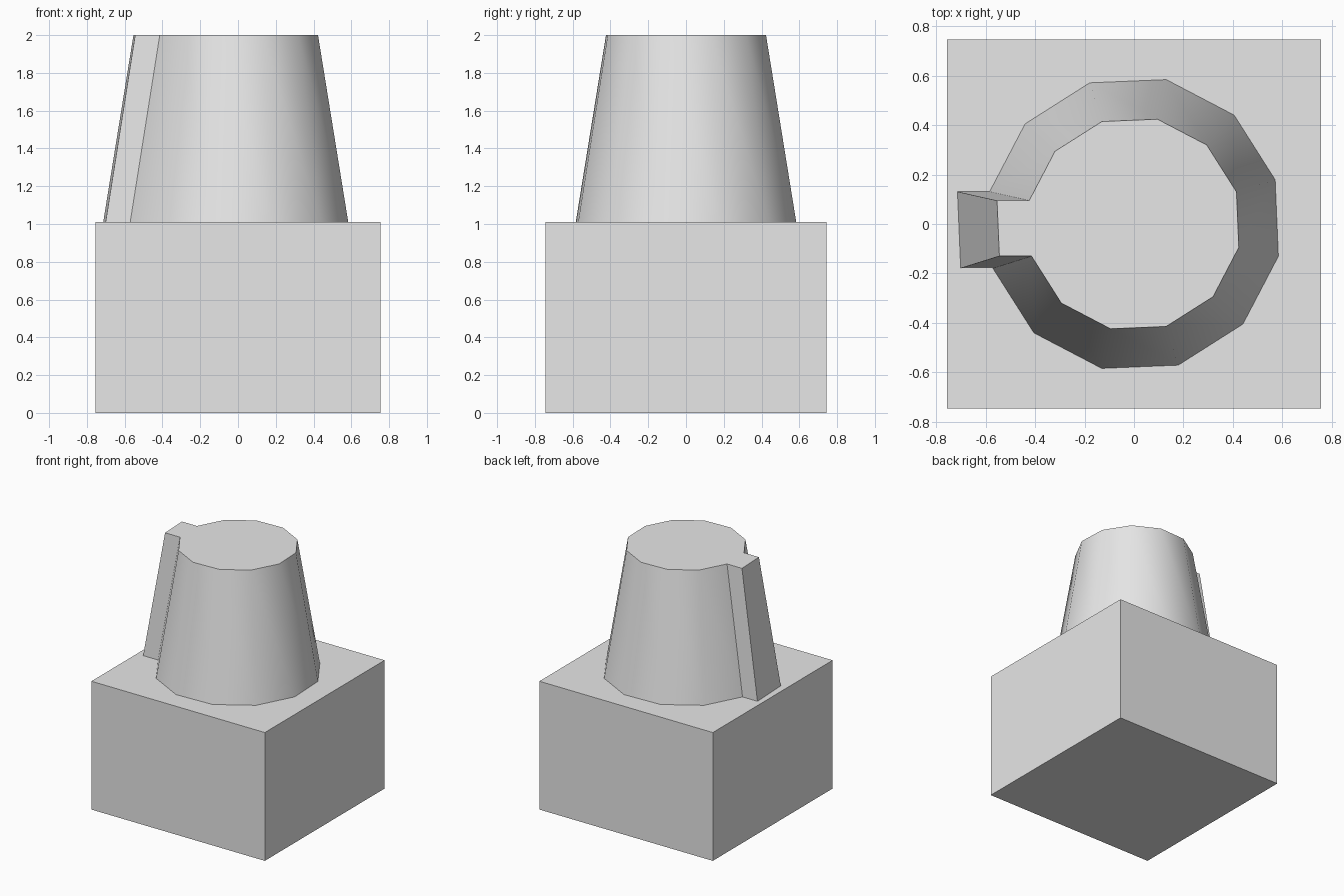
import bpy
import bmesh
import math
from mathutils import Matrix

cube = bpy.data.objects.get("Cube")
if cube:
    bpy.data.objects.remove(cube, do_unlink=True)

BASE_TOP = 1.01
TOP = 2.0

grey = bpy.data.materials.new("light_grey")
grey.use_nodes = True
grey.diffuse_color = (0.8, 0.8, 0.8, 1)
grey.node_tree.nodes["Principled BSDF"].inputs["Base Color"].default_value = (0.8, 0.8, 0.8, 1)


def make_object(name, bm):
    bmesh.ops.recalc_face_normals(bm, faces=bm.faces)
    mesh = bpy.data.meshes.new(name)
    bm.to_mesh(mesh)
    bm.free()
    mesh.materials.append(grey)
    obj = bpy.data.objects.new(name, mesh)
    bpy.context.collection.objects.link(obj)
    return obj


# Square block
bm = bmesh.new()
bmesh.ops.create_cube(bm, size=1, matrix=Matrix.Translation((0, 0, BASE_TOP / 2))
                      @ Matrix.Diagonal((1.51, 1.49, BASE_TOP, 1)))
make_object("base_block", bm)

# Tapered twelve-sided plug
bm = bmesh.new()
placement = (Matrix.Translation((0, 0, (BASE_TOP + TOP) / 2))
             @ Matrix.Rotation(math.radians(17.4), 4, "Z"))
bmesh.ops.create_cone(bm, cap_ends=True, segments=12, radius1=0.598,
                      radius2=0.434, depth=TOP - BASE_TOP, matrix=placement)

# Key rib: the plug side facing -x, pulled straight outward
bm.normal_update()
key_face = min(bm.faces, key=lambda f: f.normal.x)
result = bmesh.ops.extrude_face_region(bm, geom=[key_face])
key_verts = [v for v in result["geom"] if isinstance(v, bmesh.types.BMVert)]
bmesh.ops.translate(bm, verts=key_verts, vec=(-0.13, 0, 0))
if key_face.is_valid:
    bmesh.ops.delete(bm, geom=[key_face], context="FACES_ONLY")
plug = make_object("tapered_plug", bm)

# Smooth sides with crisp rim and rib
bpy.ops.object.select_all(action="DESELECT")
plug.select_set(True)
bpy.context.view_layer.objects.active = plug
bpy.ops.object.shade_smooth_by_angle(angle=math.radians(35))
